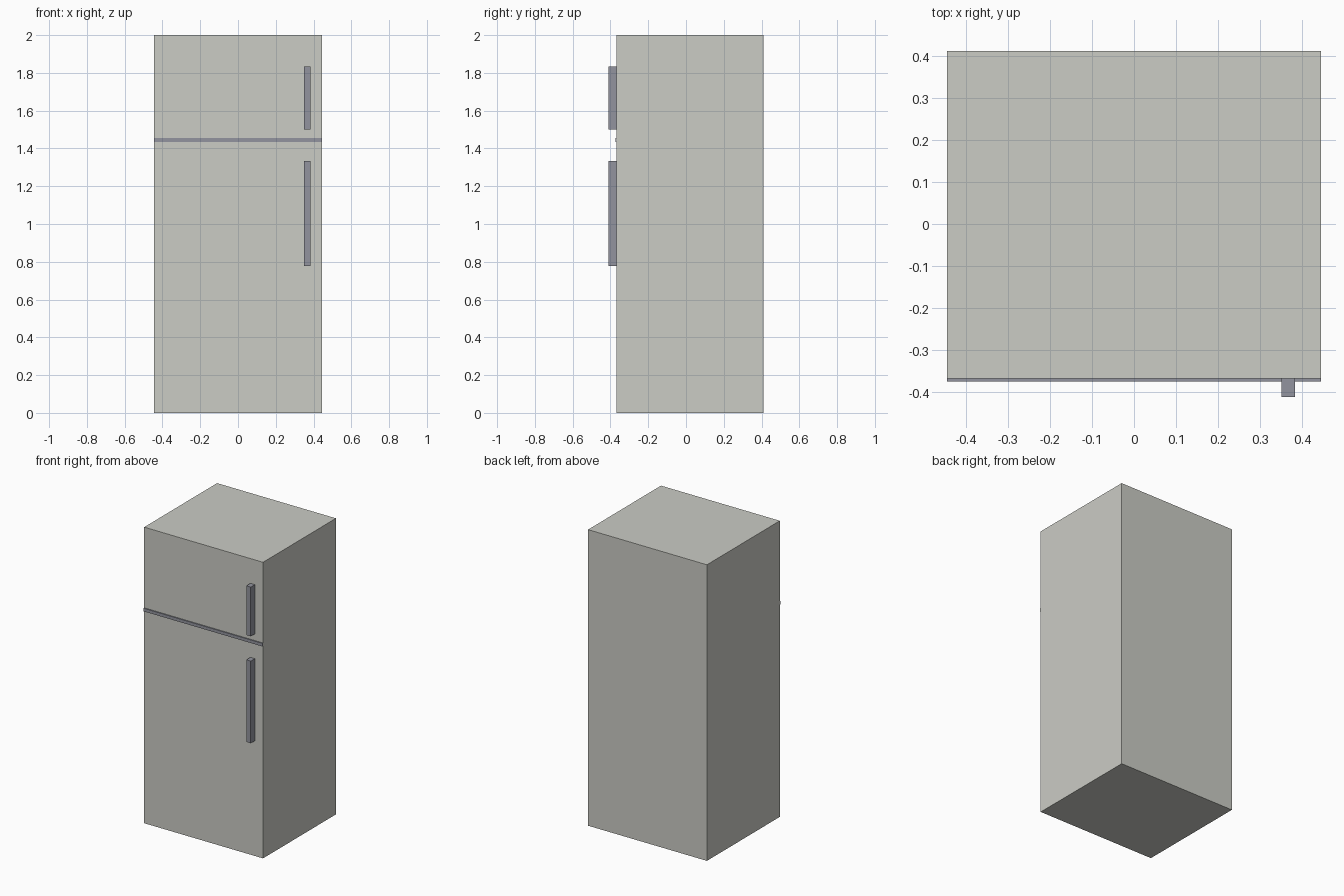
import bpy

if "Cube" in bpy.data.objects:
    bpy.data.objects.remove(bpy.data.objects["Cube"], do_unlink=True)


def make_material(name, rgb):
    mat = bpy.data.materials.new(name)
    mat.use_nodes = True
    colour = (*rgb, 1.0)
    mat.diffuse_color = colour
    bsdf = next(n for n in mat.node_tree.nodes if n.type == 'BSDF_PRINCIPLED')
    bsdf.inputs["Base Color"].default_value = colour
    return mat


def add_box(name, x, y, z, mat):
    """Box spanning the given (low, high) range on each axis."""
    spans = (x, y, z)
    bpy.ops.mesh.primitive_cube_add(size=1, location=[(a + b) / 2 for a, b in spans])
    obj = bpy.context.object
    obj.name = name
    obj.scale = [b - a for a, b in spans]
    bpy.ops.object.transform_apply(location=False, rotation=False, scale=True)
    obj.data.materials.append(mat)
    return obj


enamel = make_material("warm_grey_enamel", (0.597, 0.604, 0.558))
trim = make_material("dark_grey_trim", (0.29, 0.296, 0.342))

HALF_WIDTH = 0.444
FRONT, BACK = -0.367, 0.411

# Cabinet
add_box("cabinet", (-HALF_WIDTH, HALF_WIDTH), (FRONT, BACK), (0, 2), enamel)

# Strip dividing the freezer door from the fridge door
add_box("door_divider", (-HALF_WIDTH, HALF_WIDTH), (FRONT - 0.007, FRONT),
        (1.434, 1.455), trim)

# Upright bar handles
for name, span in (("freezer_handle", (1.5, 1.833)), ("fridge_handle", (0.778, 1.333))):
    add_box(name, (0.35, 0.383), (-BACK, FRONT), span, trim)
